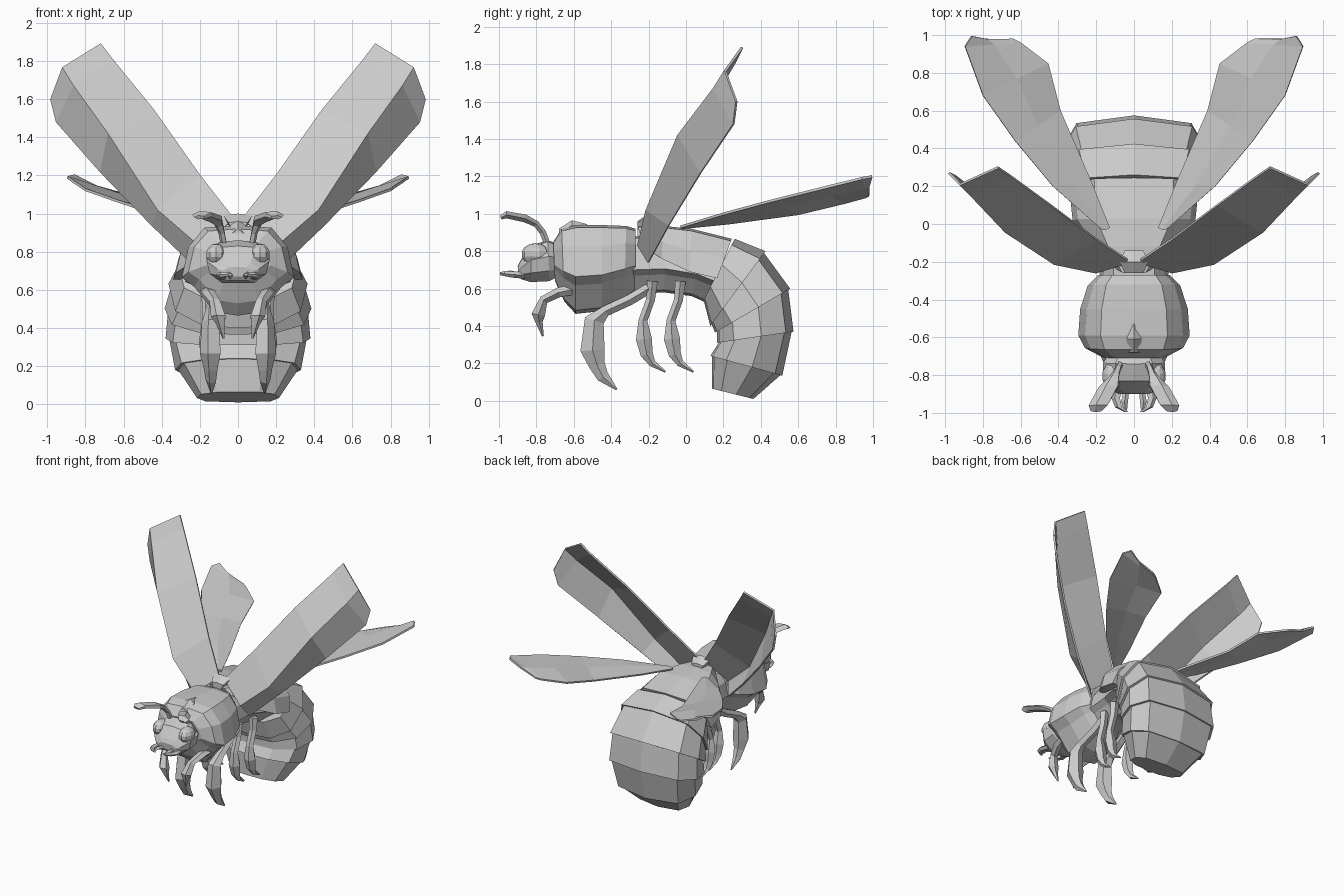
import bpy, math
from mathutils import Vector

old = bpy.data.objects.get("Cube")
if old:
    bpy.data.objects.remove(old)

grey = bpy.data.materials.new("plain_grey")
grey.use_nodes = True
COLOUR = (0.6, 0.6, 0.6, 1)
grey.diffuse_color = COLOUR
grey.node_tree.nodes["Principled BSDF"].inputs["Base Color"].default_value = COLOUR


def build(name, verts, faces, mirror=False):
    mesh = bpy.data.meshes.new(name)
    mesh.from_pydata(verts, [], faces)
    mesh.materials.append(grey)
    obj = bpy.data.objects.new(name, mesh)
    bpy.context.collection.objects.link(obj)
    bpy.context.view_layer.objects.active = obj
    bpy.ops.object.select_all(action='DESELECT')
    obj.select_set(True)
    bpy.ops.object.mode_set(mode='EDIT')
    bpy.ops.mesh.select_all(action='SELECT')
    bpy.ops.mesh.normals_make_consistent(inside=False)
    bpy.ops.object.mode_set(mode='OBJECT')
    if mirror:
        obj.modifiers.new("Mirror", 'MIRROR').use_mirror_merge = False
    return obj


def loft(name, rings, mirror=False):
    """Skin closed rings of equal length and cap both ends."""
    n = len(rings[0])
    verts = [p for ring in rings for p in ring]
    faces = [(r * n + i, r * n + (i + 1) % n, (r + 1) * n + (i + 1) % n, (r + 1) * n + i)
             for r in range(len(rings) - 1) for i in range(n)]
    faces += [tuple(range(n)), tuple(range(len(verts) - n, len(verts)))]
    return build(name, verts, faces, mirror)


def section(outer, inner, width, shape, scale=1):
    """Symmetric ring between two points in the middle plane."""
    a, b = Vector((0, *outer)), Vector((0, *inner))
    mid = (a + b) / 2
    a, b = mid + (a - mid) * scale, mid + (b - mid) * scale
    half = [a.lerp(b, t) + Vector((fx * width * scale, 0, 0)) for fx, t in shape]
    return half + [Vector((-p.x, p.y, p.z)) for p in reversed(half) if p.x > 1e-6]


def limb(name, path, sides=5):
    """Mirrored tapering limb; path holds x, y, z, half width, half depth."""
    pts = [Vector(p[:3]) for p in path]
    rings = []
    for i, p in enumerate(path):
        d = pts[min(i + 1, len(pts) - 1)] - pts[max(i - 1, 0)]
        normal = Vector((0, -d.z, d.y)).normalized()
        rings.append([pts[i] + Vector((math.cos(a) * p[3], 0, 0)) + normal * math.sin(a) * p[4]
                      for a in (2 * math.pi * k / sides for k in range(sides))])
    return loft(name, rings, True)


def wing(name, rows, thickness):
    n = len(rows[0])
    faces = [(r * n + i, r * n + i + 1, (r + 1) * n + i + 1, (r + 1) * n + i)
             for r in range(len(rows) - 1) for i in range(n - 1)]
    obj = build(name, [p for row in rows for p in row], faces, True)
    solid = obj.modifiers.new("Thickness", 'SOLIDIFY')
    solid.thickness, solid.offset = thickness, 0


# Thorax with a flared shell edge
THORAX = [(0, 0), (.6, .03), (.88, .24), (1, .58), (.78, .68), (.42, .96), (0, 1)]
loft("thorax", [section(o, i, w, THORAX) for o, i, w in [
    ((-.71, .85), (-.70, .64), .17), ((-.665, .92), (-.65, .53), .26),
    ((-.59, .94), (-.59, .465), .295), ((-.45, .94), (-.45, .48), .285),
    ((-.32, .935), (-.33, .54), .245), ((-.27, .92), (-.27, .58), .19)]])
loft("thorax_ridge", [section(o, i, w, [(0, 0), (1, .4), (1, 1)]) for o, i, w in [
    ((-.68, .92), (-.68, .85), .035), ((-.61, .965), (-.61, .9), .04),
    ((-.53, .945), (-.53, .9), .01)]])

# Waist below the first abdomen plate
loft("waist", [section(o, i, w, THORAX) for o, i, w in [
    ((-.29, .88), (-.29, .57), .18), ((-.1, .88), (-.12, .58), .19),
    ((.1, .84), (.03, .56), .25), ((.22, .8), (.12, .52), .28)]])

# Abdomen: one front plate, then overlapping curled segments
PLATE = [(0, 0), (.62, .05), (.92, .5), (1, 1), (.9, 1), (0, .75)]
loft("abdomen_front_plate", [section(o, i, w, PLATE) for o, i, w in [
    ((-.26, .935), (-.22, .82), .1), ((-.12, .935), (-.13, .76), .22),
    ((.03, .92), (.02, .69), .325), ((.245, .866), (.166, .655), .34)]])
BELLY = [(0, 0), (.8, .1), (1, .42), (.9, .78), (.5, .97), (0, 1)]
STATIONS = [((.265, .875), (.09, .53), .33), ((.425, .8), (.13, .4), .365),
            ((.557, .6), (.155, .365), .385), ((.575, .37), (.165, .31), .38),
            ((.515, .135), (.13, .24), .33), ((.36, .01), (.14, .065), .215)]
for k, (near, far) in enumerate(zip(STATIONS, STATIONS[1:])):
    loft(f"abdomen_segment_{k + 1}", [section(*near, BELLY, .95), section(*far, BELLY)])

# Head, face and eyes
HEAD = [(0, 0), (.6, .04), (1, .4), (.9, .75), (.5, 1), (0, 1)]
loft("head", [section(o, i, w, HEAD) for o, i, w in [
    ((-.69, .84), (-.69, .66), .13), ((-.74, .86), (-.73, .64), .165),
    ((-.83, .83), (-.83, .635), .165), ((-.885, .75), (-.88, .65), .11),
    ((-.9, .72), (-.895, .67), .08)]])
bpy.ops.mesh.primitive_uv_sphere_add(segments=10, ring_count=7, location=(0, 0, 0))
eyes = bpy.context.object
eyes.name = "eyes"
for v in eyes.data.vertices:
    v.co = (v.co.x * .055 + .115, v.co.y * .075 - .805, v.co.z * .058 + .785)
eyes.data.materials.append(grey)
eyes.modifiers.new("Mirror", 'MIRROR').use_mirror_merge = False

limb("mandibles", [(.08, -.86, .67, .03, .018), (.095, -.92, .675, .025, .018),
                   (.08, -.97, .68, .02, .014), (.04, -.995, .68, .012, .008)])
limb("mouth_feelers", [(.04, -.88, .67, .015, .015), (.05, -.94, .685, .018, .012),
                       (.045, -.99, .68, .008, .006)], 4)
limb("antennae", [(.07, -.735, .82, .018, .018), (.085, -.765, .9, .018, .018),
                  (.1, -.8, .945, .025, .018), (.13, -.86, .975, .055, .022),
                  (.185, -.96, .995, .055, .02), (.2, -.99, .98, .03, .012)])

# Four pairs of legs
limb("front_legs", [(.17, -.58, .6, .03, .03), (.15, -.68, .58, .035, .028),
                    (.12, -.76, .54, .03, .025), (.1, -.79, .46, .042, .038),
                    (.09, -.785, .42, .025, .02), (.075, -.765, .345, .005, .005)])
limb("large_legs", [(.12, -.2, .6, .035, .03), (.125, -.3, .54, .035, .03),
                    (.14, -.43, .48, .035, .03), (.14, -.49, .43, .05, .055),
                    (.14, -.5, .27, .06, .068), (.14, -.475, .19, .04, .045),
                    (.14, -.445, .13, .03, .035), (.14, -.37, .06, .005, .005)])
for name, y, x in (("middle_legs", -.22, .13), ("hind_legs", -.07, .16)):
    limb(name, [(x, y + .04, .64, .035, .03), (x, y + .03, .54, .03, .025),
                (x, y - .01, .43, .03, .025), (x, y - .005, .33, .045, .045),
                (x, y + .01, .25, .035, .035), (x, y + .04, .2, .022, .02),
                (x, y + .11, .155, .005, .005)])

# Wing mount and both wing pairs
loft("wing_mount", [section(o, i, w, [(0, 0), (1, .1), (.6, .6), (.8, 1)]) for o, i, w in [
    ((-.26, .96), (-.26, .88), .05), ((-.2, 1), (-.2, .88), .075),
    ((-.14, .96), (-.14, .88), .05)]])
wing("fore_wings", [
    [(.02, -.2, .97), (.2, -.255, .83), (.24, -.2, .74)],
    [(.2, -.08, 1.2), (.42, -.21, 1.02), (.45, -.09, .94)],
    [(.44, .1, 1.54), (.68, -.04, 1.42), (.72, .08, 1.22)],
    [(.66, .26, 1.81), (.86, .15, 1.67), (.95, .255, 1.48)],
    [(.72, .3, 1.89), (.92, .21, 1.765), (.98, .27, 1.6)]], .014)
wing("hind_wings", [
    [(.13, -.02, .925), (.15, -.03, .93), (.17, -.03, .93)],
    [(.23, .23, .95), (.33, .21, .985), (.43, .2, 1.0)],
    [(.39, .6, 1.0), (.51, .52, 1.04), (.63, .44, 1.065)],
    [(.455, .85, 1.06), (.62, .77, 1.1), (.8, .68, 1.125)],
    [(.6, .96, 1.09), (.74, .95, 1.14), (.895, .94, 1.19)],
    [(.64, .98, 1.1), (.78, .98, 1.15), (.86, .995, 1.2)]], .014)
